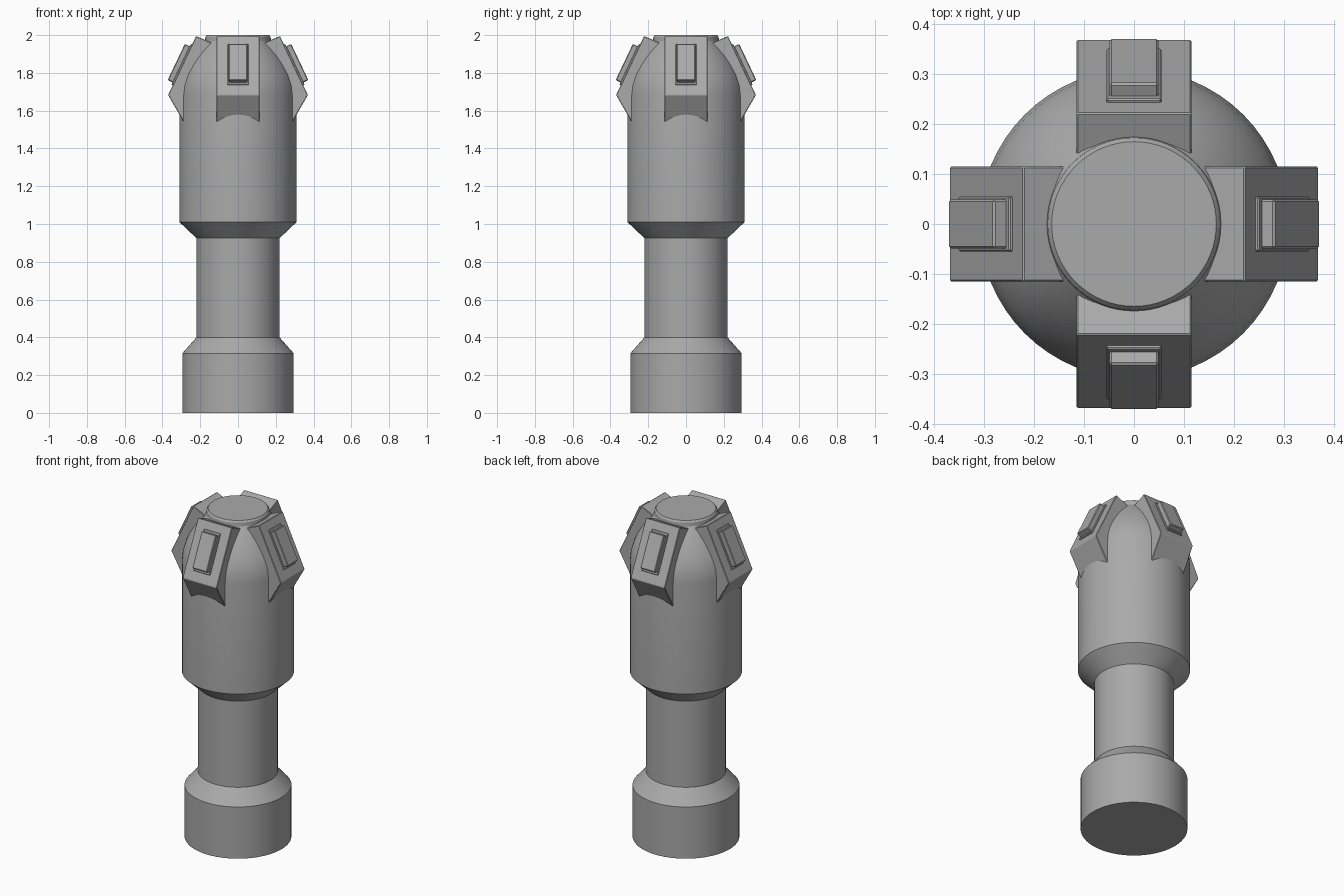
import bpy, bmesh, math
from mathutils import Vector, Matrix

cube = bpy.data.objects.get("Cube")
if cube:
    bpy.data.objects.remove(cube, do_unlink=True)

grey = bpy.data.materials.new("plain grey")
grey.use_nodes = True
color = (0.4, 0.4, 0.4, 1)
grey.diffuse_color = color
grey.node_tree.nodes["Principled BSDF"].inputs["Base Color"].default_value = color


def add_object(name, bm):
    bmesh.ops.recalc_face_normals(bm, faces=bm.faces)
    mesh = bpy.data.meshes.new(name)
    bm.to_mesh(mesh)
    bm.free()
    mesh.materials.append(grey)
    obj = bpy.data.objects.new(name, mesh)
    bpy.context.collection.objects.link(obj)
    return obj


def lathe(name, profile, sides=64):
    bm = bmesh.new()
    rings = []
    for r, z in profile:
        rings.append([bm.verts.new((r * math.cos(a), r * math.sin(a), z))
                      for a in (math.tau * i / sides for i in range(sides))])
    for low, high in zip(rings, rings[1:]):
        for i in range(sides):
            j = (i + 1) % sides
            bm.faces.new((low[i], low[j], high[j], high[i]))
    bm.faces.new(rings[0])
    bm.faces.new(rings[-1])
    obj = add_object(name, bm)
    bpy.context.view_layer.objects.active = obj
    obj.select_set(True)
    bpy.ops.object.shade_smooth_by_angle(angle=math.radians(25))
    obj.select_set(False)


def extrude(name, outline, half_width, turn, chamfer):
    # Outline lies in the radial plane and is widened sideways
    bm = bmesh.new()
    face = bm.faces.new([bm.verts.new((x, -half_width, z)) for x, z in outline])
    new = bmesh.ops.extrude_face_region(bm, geom=[face])["geom"]
    bmesh.ops.translate(bm, vec=(0, 2 * half_width, 0),
                        verts=[v for v in new if isinstance(v, bmesh.types.BMVert)])
    bmesh.ops.rotate(bm, verts=bm.verts, matrix=Matrix.Rotation(turn, 3, "Z"))
    obj = add_object(name, bm)
    if chamfer:
        mod = obj.modifiers.new("chamfer", "BEVEL")
        mod.width = chamfer
        mod.segments = 1


# Handle, neck and rounded head in one turned profile
lathe("turned_body", [
    (0.295, 0), (0.295, 0.315), (0.22, 0.4), (0.22, 0.925), (0.31, 1.01),
    (0.31, 1.68), (0.304, 1.735), (0.289, 1.785), (0.266, 1.835),
    (0.237, 1.885), (0.205, 1.93), (0.175, 1.968), (0.173, 1.99), (0.165, 2.0)])

# Four sloping pods, each with a raised button
top = Vector((0.222, 1.995))
low = Vector((0.37, 1.683))
down = (low - top).normalized()
out = Vector((-down.y, down.x))


def slab(start, end, height):
    return [top + down * t + out * n for t, n in
            ((start, -0.02), (start, height), (end, height), (end, -0.02))]


pod = [(0.13, 1.955), top, low, (0.28, 1.527), (0.15, 1.6)]
for i, side in enumerate(("left", "back", "right", "front")):
    turn = i * math.pi / 2
    extrude(side + "_pod", pod, 0.115, turn, 0.003)
    extrude(side + "_button_base", slab(0.05, 0.288, 0.008), 0.055, turn, 0.003)
    extrude(side + "_button", slab(0.063, 0.275, 0.036), 0.049, turn, 0.004)
